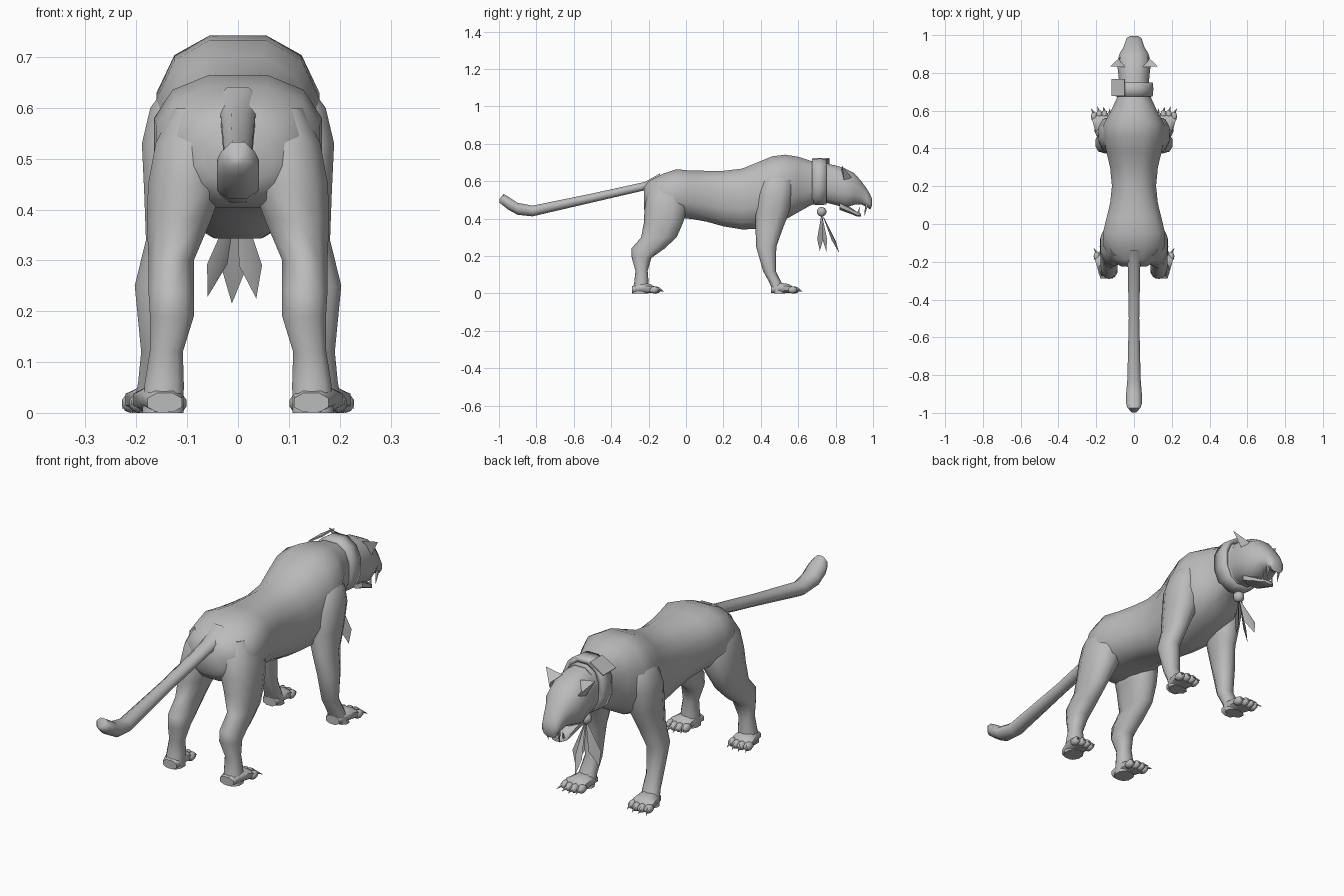
import bpy, bmesh
from math import sin, cos, pi, radians
from mathutils import Vector, Matrix

if "Cube" in bpy.data.objects:
    bpy.data.objects.remove(bpy.data.objects["Cube"])

grey = bpy.data.materials.new("plain_grey")
grey.use_nodes = True
grey.diffuse_color = (0.5, 0.5, 0.5, 1)
grey.node_tree.nodes["Principled BSDF"].inputs["Base Color"].default_value = (0.5, 0.5, 0.5, 1)


def finish(name, bm, angle=60):
    bmesh.ops.recalc_face_normals(bm, faces=bm.faces)
    mesh = bpy.data.meshes.new(name)
    bm.to_mesh(mesh)
    bm.free()
    mesh.materials.append(grey)
    ob = bpy.data.objects.new(name, mesh)
    bpy.context.collection.objects.link(ob)
    bpy.ops.object.select_all(action="DESELECT")
    ob.select_set(True)
    bpy.context.view_layer.objects.active = ob
    bpy.ops.object.shade_smooth_by_angle(angle=radians(angle))
    return ob


def loft(bm, rings, axis="y", sides=12, power=0.85, flip=1, caps=True):
    """Skin oval rings given as (position on axis, x low, x high, other low, other high)."""
    loops = []
    for t, x0, x1, b0, b1 in rings:
        loop = []
        for i in range(sides):
            a = 2 * pi * (i + 0.5) / sides
            c, s = cos(a), sin(a)
            c, s = [abs(v) ** power * (1 if v > 0 else -1) for v in (c, s)]
            x = flip * ((x0 + x1) / 2 + c * (x1 - x0) / 2)
            b = (b0 + b1) / 2 + s * (b1 - b0) / 2
            loop.append(bm.verts.new((x, t, b) if axis == "y" else (x, b, t)))
        loops.append(loop)
    for p, q in zip(loops, loops[1:]):
        for i in range(sides):
            j = (i + 1) % sides
            bm.faces.new((p[i], p[j], q[j], q[i]))
    if caps:
        bm.faces.new(loops[0])
        bm.faces.new(loops[-1])


def lofted(name, rings, **kw):
    bm = bmesh.new()
    loft(bm, rings, **kw)
    return finish(name, bm)


def centred(rows):
    return [(y, -w, w, lo, hi) for y, w, lo, hi in rows]


def spike(bm, base, tip, radius, sides=5):
    base, tip = Vector(base), Vector(tip)
    d = tip - base
    m = Matrix.Translation((base + tip) / 2) @ d.to_track_quat("Z", "Y").to_matrix().to_4x4()
    bmesh.ops.create_cone(bm, segments=sides, radius1=radius, radius2=0, depth=d.length,
                          cap_ends=True, matrix=m)


# Trunk from rump to neck
lofted("body", centred([
    (-.225, .07, .45, .575), (-.19, .125, .41, .61), (-.12, .165, .40, .645),
    (-.05, .17, .40, .668), (.03, .15, .395, .66), (.11, .13, .38, .66),
    (.2, .12, .355, .66), (.3, .13, .338, .672), (.38, .15, .34, .705),
    (.46, .165, .37, .738), (.53, .165, .39, .747), (.6, .125, .43, .735),
    (.67, .092, .47, .712), (.77, .08, .485, .695)]), power=0.8)

# Tail with upturned tuft
lofted("tail", centred([
    (-.14, .05, .55, .645), (-.22, .036, .55, .598), (-.5, .03, .485, .537),
    (-.82, .038, .41, .472), (-.9, .045, .418, .487), (-.95, .045, .445, .52),
    (-.975, .036, .465, .535), (-.998, .012, .485, .505)]), sides=8, power=1)

# Skull and muzzle
lofted("head", centred([
    (.74, .08, .485, .698), (.8, .086, .47, .688), (.85, .092, .455, .672),
    (.9, .08, .472, .645), (.935, .058, .475, .605), (.965, .047, .462, .565),
    (.985, .04, .448, .53), (.995, .022, .47, .505)]), power=0.85)

# Open lower jaw
lofted("lower_jaw", centred([
    (.82, .06, .445, .5), (.88, .05, .425, .462), (.915, .04, .41, .437),
    (.935, .025, .41, .428)]), sides=8)

# Fangs, two above and two below
bm = bmesh.new()
for s in (-1, 1):
    spike(bm, (s * .03, .965, .475), (s * .028, .955, .415), .009)
    spike(bm, (s * .025, .92, .425), (s * .025, .93, .465), .007)
finish("fangs", bm)

FRONT_LEG = [
    (.66, .06, .13, .44, .55), (.6, .05, .175, .405, .57), (.53, .05, .192, .385, .57),
    (.43, .06, .187, .372, .55), (.34, .09, .183, .372, .515), (.25, .115, .205, .375, .483),
    (.12, .118, .192, .412, .48), (.06, .12, .198, .445, .51), (0, .12, .21, .47, .53)]
HIND_LEG = [
    (.6, .04, .13, -.17, -.04), (.53, .02, .165, -.21, 0), (.45, .025, .18, -.222, .005),
    (.38, .05, .182, -.225, -.015), (.3, .085, .178, -.24, -.05), (.24, .085, .178, -.292, -.115),
    (.19, .085, .175, -.29, -.185), (.12, .107, .175, -.27, -.205), (.06, .105, .185, -.277, -.2),
    (0, .105, .19, -.288, -.2)]
# Paw outlines run from heel to toes
FRONT_PAW = [(.455, .125, .195, 0, .04), (.5, .118, .21, 0, .06), (.55, .115, .225, 0, .052),
             (.575, .12, .22, 0, .035)]
HIND_PAW = [(-.288, .108, .18, 0, .04), (-.24, .105, .195, 0, .06), (-.19, .105, .21, 0, .052),
            (-.165, .112, .21, 0, .035)]


def limb(name, s, leg, paw):
    lofted(name + "_leg", leg, axis="z", sides=10, flip=s)
    bm = bmesh.new()
    loft(bm, paw, sides=8, flip=s)
    # Toes fan outward, each ending in a claw
    toe_y, x0, x1 = paw[-2][:3]
    for i in range(4):
        f = (i + 0.5) / 4
        x = x0 + (x1 - x0) * f
        y = toe_y + .012 + .018 * sin(pi * f)
        m = Matrix.Translation((s * x, y, .019)) @ Matrix.Diagonal((.018, .028, .019, 1))
        bmesh.ops.create_uvsphere(bm, u_segments=8, v_segments=5, radius=1, matrix=m)
        lean = .022 * (f - 0.1)
        spike(bm, (s * x, y + .015, .026), (s * (x + lean), y + .045, .008), .008)
    finish(name + "_paw", bm)


def ear(name, s):
    bm = bmesh.new()
    base = [(.045, .83, .665), (.082, .845, .6), (.072, .885, .62)]
    inner = bm.verts.new((s * .078, .868, .635))
    tip = bm.verts.new((s * .125, .835, .682))
    a, b, c = [bm.verts.new((s * x, y, z)) for x, y, z in base]
    for f in ((a, b, tip), (b, c, tip), (c, inner, tip), (inner, a, tip), (a, b, c, inner)):
        bm.faces.new(f)
    finish(name, bm, 30)


for side, s in (("left", 1), ("right", -1)):
    limb(side + "_front", s, FRONT_LEG, FRONT_PAW)
    limb(side + "_hind", s, HIND_LEG, HIND_PAW)
    ear(side + "_ear", s)

# Collar band around the neck
collar = lofted("collar", centred([(.675, .102, .472, .722), (.715, .106, .468, .725),
                                   (.75, .102, .472, .722)]), caps=False, power=0.9)
band = collar.modifiers.new("thickness", "SOLIDIFY")
band.thickness = .022
band.offset = -1

# Square tag lying on the collar
bm = bmesh.new()
bmesh.ops.create_cube(bm, size=1, matrix=Matrix.Translation((-.083, .722, .7))
                      @ Matrix.Rotation(radians(-32), 4, "Y") @ Matrix.Diagonal((.08, .09, .006, 1)))
finish("collar_tag", bm, 30)

# Bead and hanging feathers
bm = bmesh.new()
bmesh.ops.create_uvsphere(bm, u_segments=10, v_segments=7, radius=.026,
                          matrix=Matrix.Translation((0, .725, .437)))
finish("bead", bm)


def feather(name, tip, twist):
    root, tip = Vector((0, .725, .43)), Vector(tip)
    d = tip - root
    across = Vector((cos(twist), sin(twist), 0)) * .026
    ridge = d.cross(across).normalized() * .006
    bm = bmesh.new()
    mid = root + d * .68
    r, t, a, b, k, n = [bm.verts.new(p) for p in
                        (root, tip, mid + across, mid - across, mid + ridge, mid - ridge)]
    for p, q in ((a, k), (k, b), (b, n), (n, a)):
        bm.faces.new((r, p, q))
        bm.faces.new((t, q, p))
    finish(name, bm, 30)


feather("left_feather", (.036, .75, .225), .5)
feather("middle_feather", (-.012, .82, .215), -.4)
feather("right_feather", (-.06, .715, .228), .7)
